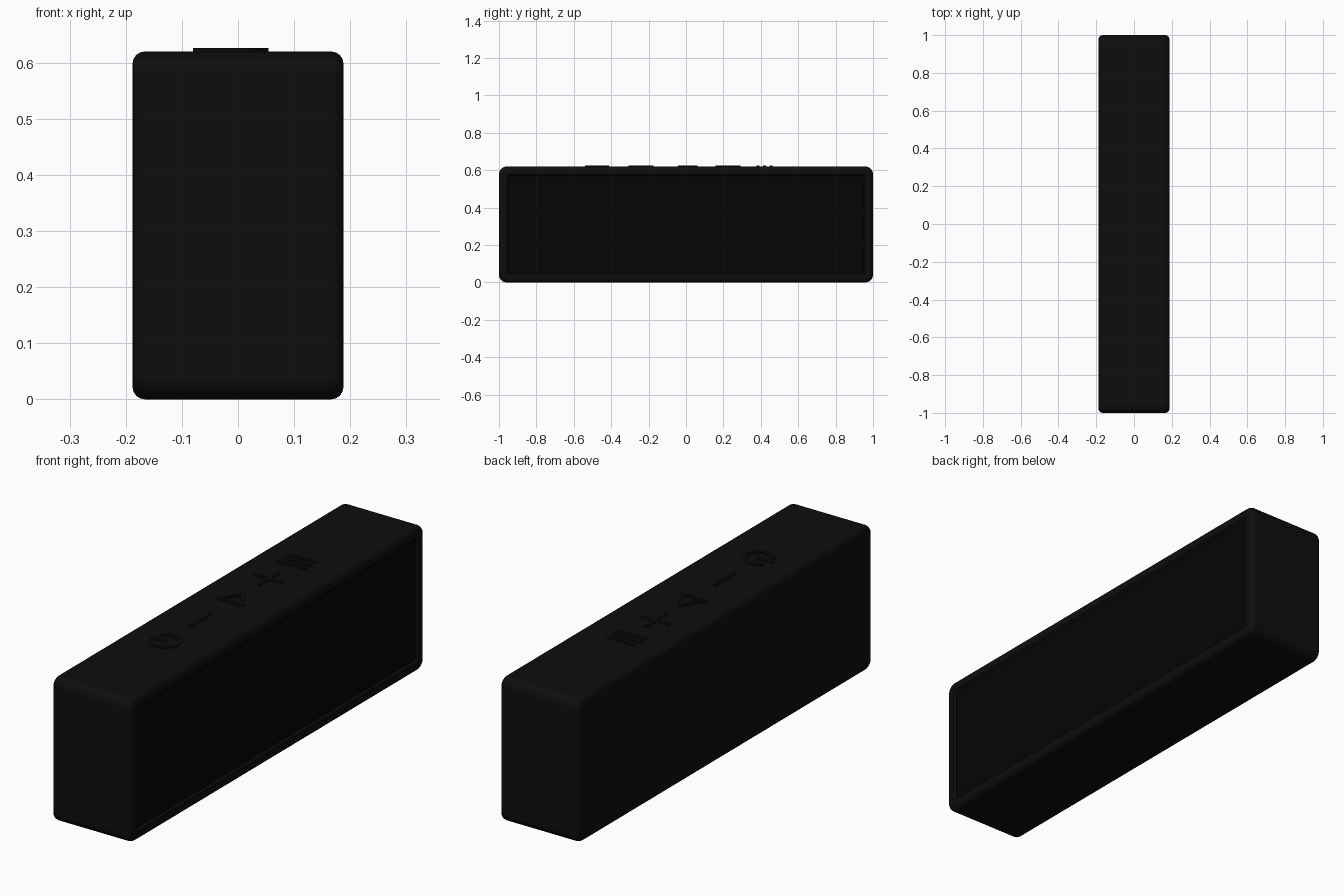
import bpy, bmesh, math
from mathutils import Vector, Matrix

if "Cube" in bpy.data.objects:
    bpy.data.objects.remove(bpy.data.objects["Cube"])


def material(name, value):
    m = bpy.data.materials.new(name)
    m.use_nodes = True
    m.diffuse_color = (value, value, value, 1)
    m.node_tree.nodes["Principled BSDF"].inputs["Base Color"].default_value = (value, value, value, 1)
    return m


CASE = material("soft black", 0.004)
MESH = material("grille black", 0.0015)
W, L, H = 0.376, 2.0, 0.62
ICON_X, ICON_H, STROKE = -0.013, 0.006, 0.014


def finish(bm, name, mats):
    bmesh.ops.recalc_face_normals(bm, faces=bm.faces)
    mesh = bpy.data.meshes.new(name)
    bm.to_mesh(mesh)
    bm.free()
    ob = bpy.data.objects.new(name, mesh)
    bpy.context.collection.objects.link(ob)
    for m in mats:
        mesh.materials.append(m)
    bpy.ops.object.select_all(action="DESELECT")
    ob.select_set(True)
    bpy.context.view_layer.objects.active = ob
    bpy.ops.object.shade_smooth_by_angle(angle=math.radians(35))
    return ob


# Case: rounded long profile, softened rims and a recessed grille panel
bm = bmesh.new()
bmesh.ops.create_cube(bm, size=1)
bmesh.ops.scale(bm, vec=(W, L, H), verts=bm.verts)
bmesh.ops.translate(bm, vec=(0, 0, H / 2), verts=bm.verts)
corners = [e for e in bm.edges if abs(e.verts[0].co.x - e.verts[1].co.x) > 0.1]
bmesh.ops.bevel(bm, geom=corners, offset=0.042, segments=6, profile=0.5, affect="EDGES")
rims = [e for e in bm.edges if abs(e.verts[0].co.x - e.verts[1].co.x) < 1e-5]
bmesh.ops.bevel(bm, geom=rims, offset=0.022, segments=4, profile=0.5, affect="EDGES")
bm.normal_update()
panel = max(bm.faces, key=lambda f: f.calc_center_median().x)
bmesh.ops.inset_region(bm, faces=[panel], thickness=0.022)
bmesh.ops.inset_region(bm, faces=[panel], thickness=0.008, depth=-0.008)
panel.material_index = 1
case = finish(bm, "speaker_case", [CASE, MESH])
case.modifiers.new("even shading", "WEIGHTED_NORMAL").keep_sharp = True


# Raised button marks on the top
def bar(bm, a, b):
    a, b = Vector(a), Vector(b)
    d = b - a
    mat = (Matrix.Translation(((a.x + b.x) / 2 + ICON_X, (a.y + b.y) / 2, H + ICON_H / 2 - 0.002))
           @ Matrix.Rotation(math.atan2(d.y, d.x), 4, "Z")
           @ Matrix.Diagonal((d.length + STROKE, STROKE, ICON_H + 0.004, 1)))
    bmesh.ops.create_cube(bm, size=1, matrix=mat)


def mark(name, strokes):
    bm = bmesh.new()
    for a, b in strokes:
        bar(bm, a, b)
    return finish(bm, name, [CASE])


mark("minus_button", [((0, -0.30), (0, -0.18))])
mark("plus_button", [((0, 0.165), (0, 0.285)), ((-0.06, 0.225), (0.06, 0.225))])
mark("mode_button", [((-0.06, y), (0.06, y)) for y in (0.385, 0.42, 0.455)])
tri = [(-0.052, -0.033), (0.052, -0.033), (0, 0.052)]
mark("play_button", [(tri[i], tri[(i + 1) % 3]) for i in range(3)])

# Power mark: open ring with a central stroke
bm = bmesh.new()
N, cy, gap = 32, -0.475, 0.6
rows = []
for i in range(N + 1):
    a = math.pi + gap + (2 * math.pi - 2 * gap) * i / N
    rows.append([bm.verts.new((ICON_X + r * math.cos(a), cy + r * math.sin(a), z))
                 for r, z in ((0.049, H - 0.004), (0.064, H - 0.004),
                              (0.064, H + ICON_H), (0.049, H + ICON_H))])
for p, q in zip(rows, rows[1:]):
    for k in range(4):
        bm.faces.new((p[k], p[(k + 1) % 4], q[(k + 1) % 4], q[k]))
bm.faces.new(rows[0])
bm.faces.new(rows[-1])
bar(bm, (-0.06, cy), (0, cy))
finish(bm, "power_button", [CASE])
